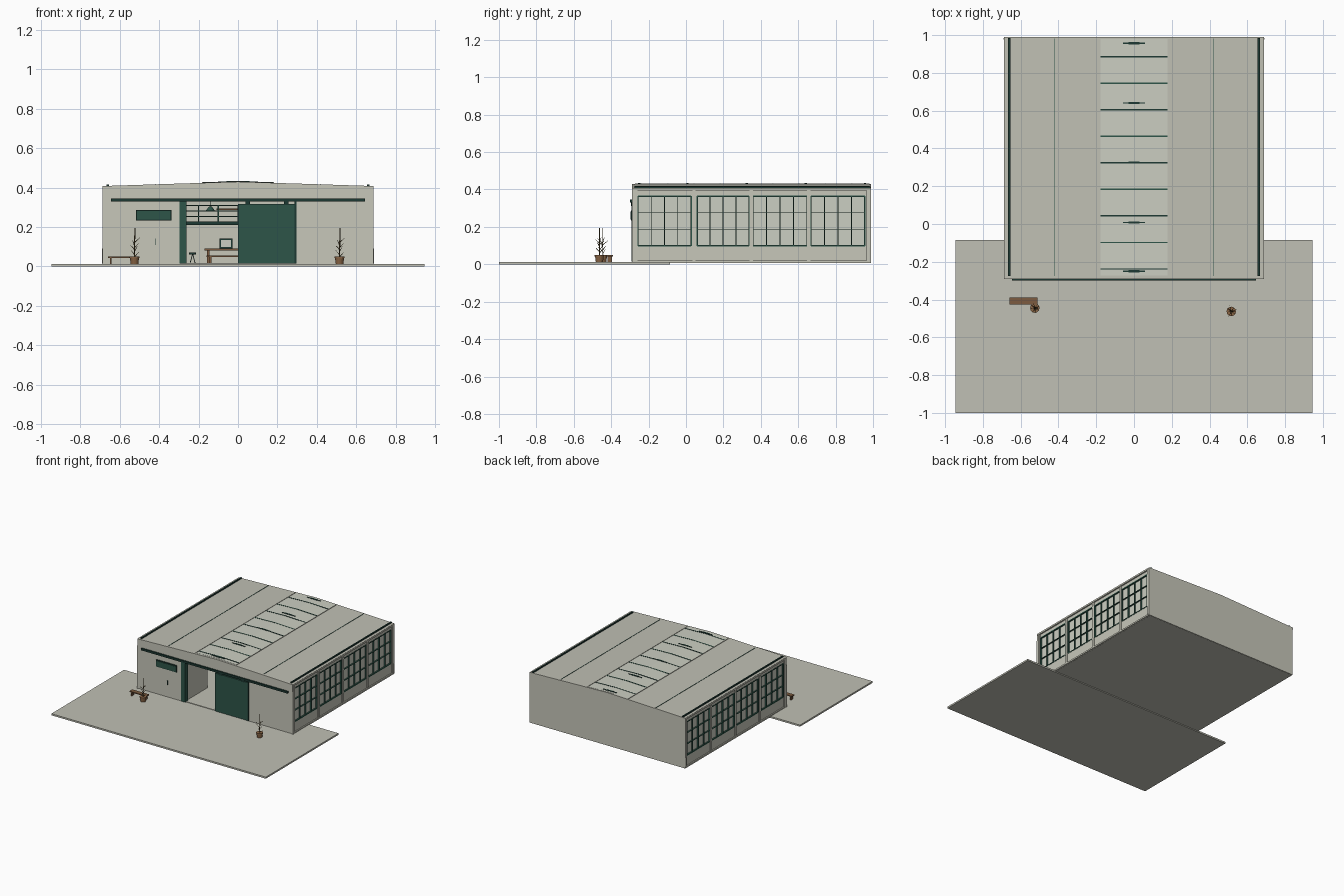
import bpy, bmesh, math, random
from mathutils import Vector

random.seed(4)
if "Cube" in bpy.data.objects:
    bpy.data.objects.remove(bpy.data.objects["Cube"], do_unlink=True)


def material(name, rgb):
    m = bpy.data.materials.new(name)
    m.use_nodes = True
    m.diffuse_color = (*rgb, 1)
    node = next(n for n in m.node_tree.nodes if n.type == 'BSDF_PRINCIPLED')
    node.inputs["Base Color"].default_value = (*rgb, 1)
    return m


WALL = material("pale plaster", (0.57, 0.57, 0.49))
SLAB = material("pale concrete", (0.53, 0.53, 0.46))
GLASS = material("pale glass", (0.60, 0.62, 0.54))
GREEN = material("door green", (0.027, 0.09, 0.066))
DARK = material("dark green steel", (0.012, 0.04, 0.032))
WOOD = material("warm wood", (0.20, 0.105, 0.05))
POT = material("clay brown", (0.25, 0.13, 0.06))
LEAF = material("olive stem", (0.10, 0.07, 0.025))


def finish(name, bm, mat):
    bmesh.ops.recalc_face_normals(bm, faces=bm.faces)
    me = bpy.data.meshes.new(name)
    bm.to_mesh(me)
    bm.free()
    me.materials.append(mat)
    ob = bpy.data.objects.new(name, me)
    bpy.context.collection.objects.link(ob)
    return ob


def add_box(bm, x, y, z):
    v = [bm.verts.new((a, b, c)) for a in x for b in y for c in z]
    for f in ((0, 1, 3, 2), (4, 6, 7, 5), (0, 4, 5, 1), (2, 3, 7, 6), (0, 2, 6, 4), (1, 5, 7, 3)):
        bm.faces.new([v[i] for i in f])


def boxes(name, mat, *parts):
    bm = bmesh.new()
    for p in parts:
        add_box(bm, *p)
    return finish(name, bm, mat)


def extrude_y(name, mat, profile, y0, y1):
    bm = bmesh.new()
    face = bm.faces.new([bm.verts.new((x, y0, z)) for x, z in profile])
    out = bmesh.ops.extrude_face_region(bm, geom=[face])
    for g in out["geom"]:
        if isinstance(g, bmesh.types.BMVert):
            g.co.y = y1
    return finish(name, bm, mat)


def rods(name, mat, paths, r0, r1=None, sides=6):
    bm = bmesh.new()
    for a, b in paths:
        a, b = Vector(a), Vector(b)
        rot = (b - a).to_track_quat('Z', 'Y').to_matrix().to_4x4()
        rot.translation = (a + b) / 2
        bmesh.ops.create_cone(bm, cap_ends=True, segments=sides, radius1=r0,
                              radius2=r0 if r1 is None else r1, depth=(b - a).length, matrix=rot)
    return finish(name, bm, mat)


W, FRONT, BACK, EAVE, RIDGE = 0.685, -0.285, 0.99, 0.408, 0.43


def roof_z(x):
    return RIDGE - (RIDGE - EAVE) * abs(x) / W


# Ground and floor
boxes("forecourt", SLAB, ((-0.945, 0.945), (-1, -0.085), (0, 0.013)))
boxes("building_floor", SLAB, ((-0.675, 0.675), (FRONT + 0.005, BACK - 0.005), (0.007, 0.017)))

# Gabled front and back walls
def gable(low):
    return [(-W, low), (W, low), (W, EAVE - 0.004), (0, RIDGE - 0.004), (-W, EAVE - 0.004)]


extrude_y("back_wall", WALL, gable(0.008), BACK - 0.025, BACK)
extrude_y("front_lintel", WALL, gable(0.335), FRONT, FRONT + 0.025)
for side, s in (("right", -1), ("left", 1)):
    boxes(f"front_wall_{side}", WALL, ((s * 0.295, s * W), (FRONT, FRONT + 0.025), (0.008, 0.335)))
    boxes(f"front_corner_{side}", WALL, ((s * 0.672, s * 0.688), (FRONT - 0.004, FRONT + 0.006), (0.013, 0.35)))
extrude_y("front_fascia", WALL, [(-W, 0.35), (-0.3, 0.364), (0.3, 0.364), (W, 0.35),
                                 (W, EAVE), (0, RIDGE), (-W, EAVE)], FRONT - 0.005, FRONT)

# Side walls with four large gridded windows
WINDOWS = [(-0.257, 0.027), (0.059, 0.337), (0.358, 0.647), (0.668, 0.957)]
SILL, HEAD = 0.098, 0.365
for side, s in (("right", -1), ("left", 1)):
    X = (s * 0.655, s * 0.677)
    edges = [FRONT + 0.02] + [y for w in WINDOWS for y in w] + [BACK - 0.02]
    parts = [(X, (edges[0], edges[-1]), (0.01, SILL)),
             (X, (edges[0], edges[-1]), (HEAD, EAVE - 0.004))]
    parts += [(X, edges[i:i + 2], (SILL, HEAD)) for i in range(0, len(edges), 2)]
    boxes(f"side_wall_{side}", WALL, *parts)
    boxes(f"side_pilasters_{side}", WALL,
          *[((s * 0.67, s * 0.684), (y - 0.009, y + 0.009), (0.012, 0.4)) for y in (0.043, 0.348, 0.657)],
          *[((s * 0.67, s * 0.686), yy, (0.012, 0.4)) for yy in ((FRONT + 0.002, -0.268), (0.966, BACK - 0.002))])
    boxes(f"side_rails_{side}", WALL, ((s * 0.67, s * 0.688), (FRONT, BACK), (0.394, 0.407)),
          ((s * 0.67, s * 0.686), (FRONT, BACK), (0.008, 0.02)))
    boxes(f"window_panes_{side}", GLASS, *[((s * 0.662, s * 0.668), w, (SILL, HEAD)) for w in WINDOWS])
    bars = []
    for a, b in WINDOWS:
        for i in range(5):
            y, t = a + (b - a) * i / 4, 0.004 if i in (0, 4) else 0.002
            bars.append(((s * 0.666, s * 0.68), (y - t, y + t), (SILL, HEAD)))
        for i in range(4):
            z, t = SILL + (HEAD - SILL) * i / 3, 0.004 if i in (0, 3) else 0.002
            bars.append(((s * 0.666, s * 0.679), (a, b), (z - t, z + t)))
    boxes(f"window_bars_{side}", GREEN, *bars)
    boxes(f"downpipe_{side}", SLAB, ((s * 0.684, s * 0.69), (0.978, 0.985), (0.015, 0.09)))

# Roof with edge gutters and seams
extrude_y("roof", SLAB, [(-W, EAVE - 0.006), (0, RIDGE - 0.012), (W, EAVE - 0.006),
                         (W, EAVE), (0, RIDGE), (-W, EAVE)], FRONT - 0.002, BACK)
for side, s in (("right", -1), ("left", 1)):
    boxes(f"roof_gutter_{side}", DARK, ((s * 0.655, s * 0.666), (FRONT + 0.01, BACK - 0.004), (0.4, 0.417)))
    z = roof_z(0.42)
    boxes(f"roof_seam_{side}", GREEN, ((s * 0.418, s * 0.422), (FRONT + 0.01, BACK - 0.008), (z - 0.005, z + 0.002)))
    z = roof_z(0.18)
    boxes(f"skylight_curb_{side}", SLAB, ((s * 0.178, s * 0.182), (FRONT + 0.01, BACK - 0.008), (z - 0.005, z + 0.004)))

# Skylight glazing, cross bars and ridge plates
z18 = roof_z(0.18)
extrude_y("skylight_glass", GLASS, [(-0.178, z18 - 0.001), (0, RIDGE - 0.001), (0.178, z18 - 0.001),
                                    (0.178, z18 + 0.001), (0, RIDGE + 0.001), (-0.178, z18 + 0.001)],
          FRONT + 0.012, BACK - 0.01)
for i in range(9):
    y = -0.238 + i * 0.1405
    extrude_y("skylight_bar", GREEN if i % 2 else DARK,
              [(-0.18, z18 - 0.001), (0.18, z18 - 0.001), (0.18, z18 + 0.003),
               (0, RIDGE + 0.003), (-0.18, z18 + 0.003)], y - 0.0035, y + 0.0035)
for y in (-0.25, 0.008, 0.325, 0.64, 0.957):
    boxes("ridge_plate", DARK, ((-0.058, 0.058), (y - 0.003, y + 0.003), (0.424, 0.433)),
          ((-0.03, 0.03), (y - 0.006, y + 0.006), (0.424, 0.434)))

# Sliding entrance: track, leaf and jambs
boxes("door_track", DARK, ((-0.645, 0.645), (FRONT - 0.014, FRONT - 0.003), (0.33, 0.346)))
boxes("sliding_door", GREEN, ((0, 0.295), (FRONT - 0.004, FRONT + 0.008), (0.015, 0.318)))
boxes("door_hangers", DARK, *[((x - 0.012, x + 0.012), (FRONT - 0.008, FRONT - 0.003), (0.312, 0.333)) for x in (0.05, 0.245)])
boxes("door_edge_stile", DARK, ((0.286, 0.296), (FRONT - 0.007, FRONT), (0.015, 0.33)))
boxes("folded_door", GREEN, ((-0.297, -0.262), (FRONT - 0.006, FRONT + 0.03), (0.015, 0.33)))
boxes("partition_wall", WALL, ((-0.29, -0.27), (FRONT + 0.025, 0.0), (0.015, 0.335)))

# Wall sign and service door handle
boxes("sign_board", DARK, ((-0.518, -0.337), (FRONT - 0.008, FRONT), (0.233, 0.287)))
boxes("sign_panel", GREEN, ((-0.511, -0.344), (FRONT - 0.011, FRONT - 0.006), (0.239, 0.281)))
boxes("service_handle", DARK, ((-0.422, -0.418), (FRONT - 0.006, FRONT), (0.11, 0.143)))

# Mezzanine with railing
boxes("mezzanine_floor", WALL, ((-0.64, 0.64), (0.5, 0.96), (0.214, 0.222)))
boxes("mezzanine_beam", DARK, ((-0.64, 0.64), (0.488, 0.5), (0.21, 0.227)))
boxes("mezzanine_rail", GREEN,
      *[((-0.64, 0.64), (0.491, 0.496), (z, z + 0.005)) for z in (0.25, 0.28, 0.308)],
      *[((x / 100 - 0.003, x / 100 + 0.003), (0.491, 0.497), (0.22, 0.31)) for x in range(-60, 61, 10)])
boxes("mezzanine_table", WOOD, ((-0.11, 0.11), (0.6, 0.7), (0.287, 0.295)),
      *[((x - 0.004, x + 0.004), (0.63, 0.67), (0.222, 0.288)) for x in (-0.1, 0.1)])

# Work table, benches, stool, framed panel and hanging lamp
boxes("work_table", WOOD, ((-0.17, 0.1), (0.05, 0.17), (0.082, 0.092)),
      *[((x - 0.006, x + 0.006), (y, y + 0.012), (0.016, 0.083)) for x in (-0.15, 0.08) for y in (0.06, 0.15)])
boxes("table_bench", WOOD, ((-0.16, 0.09), (-0.02, 0.02), (0.048, 0.055)),
      *[((x - 0.005, x + 0.005), (-0.015, 0.015), (0.016, 0.05)) for x in (-0.14, 0.07)])
rods("stool", DARK, [((-0.23, 0.08, 0.062), (-0.23, 0.08, 0.07))], 0.018, sides=12)
rods("stool_legs", DARK, [((-0.23 + 0.018 * math.cos(a), 0.08 + 0.018 * math.sin(a), 0.016), (-0.23, 0.08, 0.065))
                          for a in (0.8, 2.4, 3.9, 5.5)], 0.002)
boxes("framed_panel", DARK, ((-0.094, -0.028), (0.12, 0.13), (0.092, 0.142)))
boxes("framed_panel_face", GLASS, ((-0.086, -0.036), (0.116, 0.121), (0.1, 0.134)))
rods("lamp_cord", DARK, [((-0.14, 0.1, 0.3), (-0.14, 0.1, 0.42))], 0.0015)
rods("lamp_shade", GREEN, [((-0.14, 0.1, 0.282), (-0.14, 0.1, 0.305))], 0.024, 0.006, 12)

# Outdoor bench
boxes("outdoor_bench", WOOD, ((-0.66, -0.51), (-0.425, -0.39), (0.043, 0.05)),
      *[((x - 0.004, x + 0.004), (-0.42, -0.395), (0.012, 0.044)) for x in (-0.645, -0.525)])

# Potted plants
for side, px, py in (("right", -0.525, -0.445), ("left", 0.515, -0.463)):
    rods(f"pot_{side}", POT, [((px, py, 0.012), (px, py, 0.043))], 0.019, 0.023, 12)
    rods(f"pot_rim_{side}", POT, [((px, py, 0.042), (px, py, 0.05))], 0.025, sides=12)
    rods(f"stem_{side}", LEAF, [((px, py, 0.045), (px + 0.002, py, 0.195))], 0.003, 0.0025)
    leaves = []
    for i in range(9):
        a, z = i * 2.4, 0.05 + i * 0.009
        r = random.uniform(0.022, 0.032)
        leaves.append(((px, py, z), (px + r * math.cos(a), py + r * math.sin(a), z + 0.024)))
    rods(f"leaves_{side}", LEAF, leaves, 0.0025, 0.0005, 5)
